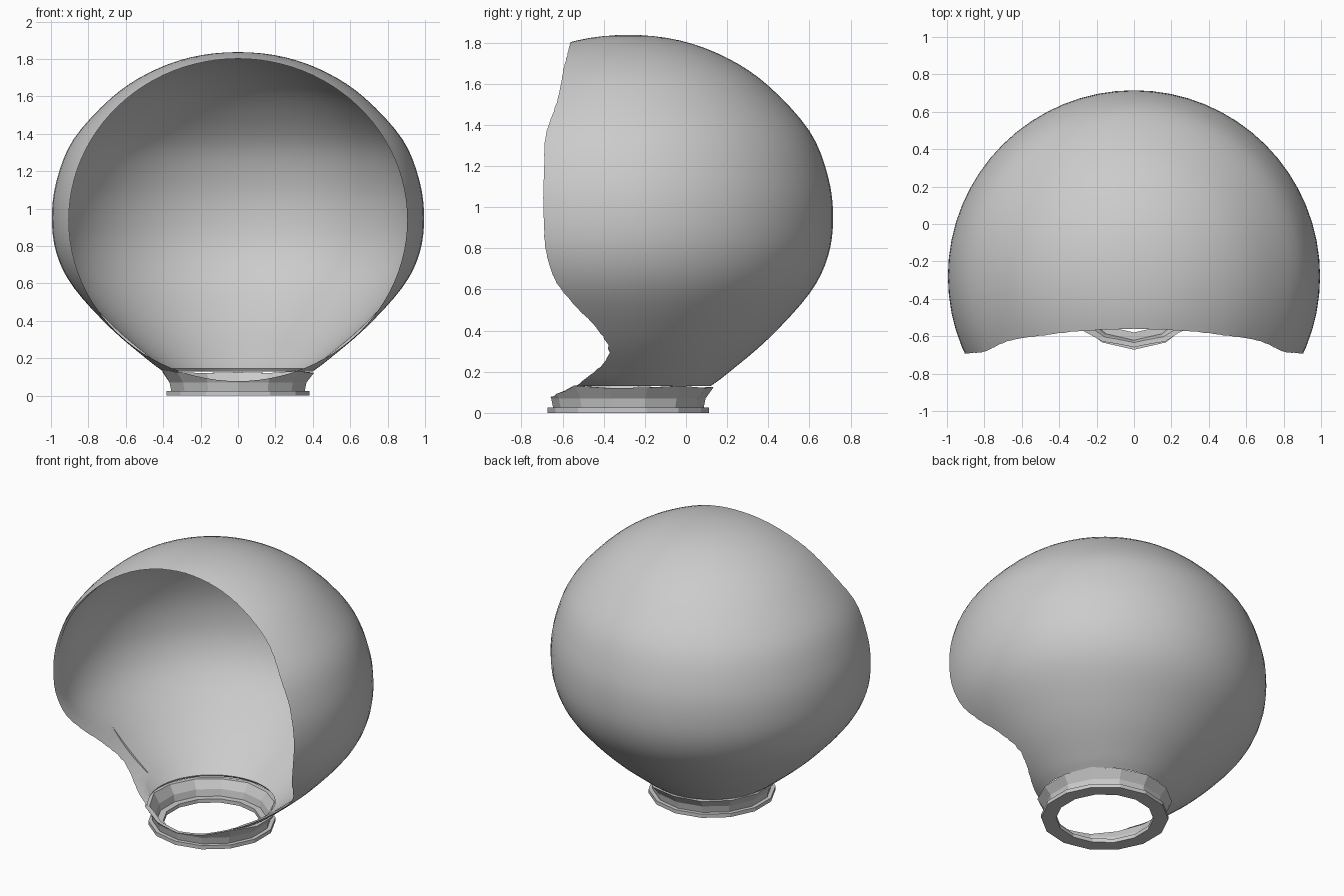
import bpy, bmesh, math, random
from mathutils import Vector, Matrix

random.seed(4)
if "Cube" in bpy.data.objects:
    bpy.data.objects.remove(bpy.data.objects["Cube"])

AXIS = Vector((0, -0.28, 0))
THICK = 0.018

grey = bpy.data.materials.new("plain_grey")
grey.use_nodes = True
grey.diffuse_color = (0.6, 0.6, 0.6, 1)
grey.node_tree.nodes["Principled BSDF"].inputs["Base Color"].default_value = (0.6, 0.6, 0.6, 1)


def finish(name, bm):
    bmesh.ops.recalc_face_normals(bm, faces=bm.faces)
    mesh = bpy.data.meshes.new(name)
    bm.to_mesh(mesh)
    bm.free()
    ob = bpy.data.objects.new(name, mesh)
    bpy.context.collection.objects.link(ob)
    mesh.materials.append(grey)
    return ob


def lathe(name, loop, sides, jitter=None):
    """Revolve a closed (radius, height) loop; zero radii become poles."""
    bm = bmesh.new()
    rings = []
    for i, (r, z) in enumerate(loop):
        if r < 1e-5:
            rings.append([bm.verts.new(AXIS + Vector((0, 0, z)))] * sides)
            continue
        ring = []
        for k in range(sides):
            a = math.tau * k / sides
            dz = jitter[k] if jitter and z > 0.1 else 0
            ring.append(bm.verts.new(AXIS + Vector((r * math.sin(a), r * math.cos(a), z + dz))))
        rings.append(ring)
    for i, lower in enumerate(rings):
        upper = rings[(i + 1) % len(rings)]
        for k in range(sides):
            j = (k + 1) % sides
            corners = list(dict.fromkeys([lower[k], lower[j], upper[j], upper[k]]))
            if len(corners) > 2:
                bm.faces.new(corners)
    return finish(name, bm)


def smooth_curve(pts, steps):
    """Catmull-Rom curve through the profile points."""
    ends = [2 * pts[0] - pts[1]] + pts + [Vector((-pts[-2].x, pts[-2].y))]
    out = []
    for a, b, c, d in zip(ends, ends[1:], ends[2:], ends[3:]):
        for s in range(steps):
            t = s / steps
            out.append(0.5 * (2 * b + (c - a) * t + (2 * a - 5 * b + 4 * c - d) * t * t
                              + (3 * b - a - 3 * c + d) * t ** 3))
    return out + [pts[-1]]


# Globe shell: outer profile, then the same profile offset inwards
points = [(0.40, 0.13), (0.48, 0.19), (0.68, 0.36), (0.88, 0.58), (0.97, 0.76), (0.995, 0.95),
          (0.97, 1.15), (0.88, 1.37), (0.68, 1.59), (0.48, 1.725), (0.25, 1.81), (0, 1.837)]
outer = smooth_curve([Vector(p) for p in points], 4)
inner = []
for i, p in enumerate(outer):
    d = outer[min(i + 1, len(outer) - 1)] - outer[max(i - 1, 0)]
    n = Vector((-d.y, d.x)).normalized()
    inner.append(p + n * THICK)
inner[-1] = Vector((0, outer[-1].y - THICK))
shell = lathe("globe_shell", [tuple(p) for p in outer + inner[::-1]], 64)

# Faceted neck with an uneven upper edge
SIDES = 14
uneven = [random.uniform(-0.012, 0.022) for _ in range(SIDES)]
neck = lathe("neck", [(0.365, 0.02), (0.375, 0.07), (0.415, 0.13),
                      (0.385, 0.13), (0.35, 0.07), (0.34, 0.02)], SIDES, uneven)

# Flat base ring
ring = lathe("base_ring", [(0.392, 0), (0.392, 0.025), (0.30, 0.025), (0.30, 0)], SIDES)

# Oval cutter that opens the front
bm = bmesh.new()
bmesh.ops.create_cone(bm, cap_ends=True, segments=96, radius1=1, radius2=1, depth=1,
                      matrix=Matrix.Translation((0, -0.78, 0.94))
                      @ Matrix.Diagonal((0.905, 1, 0.862, 1)) @ Matrix.Rotation(math.pi / 2, 4, "X"))
cutter = finish("opening_cutter", bm)
for ob in (shell, neck):
    mod = ob.modifiers.new("front_opening", "BOOLEAN")
    mod.operation = "DIFFERENCE"
    mod.solver = "EXACT"
    mod.object = cutter
    bpy.context.view_layer.update()
    cut = bpy.data.meshes.new_from_object(ob.evaluated_get(bpy.context.evaluated_depsgraph_get()))
    ob.modifiers.clear()
    ob.data = cut
bpy.data.objects.remove(cutter)

# Smooth globe with a crisp rim; neck and ring stay flat
bpy.ops.object.select_all(action="DESELECT")
shell.select_set(True)
bpy.context.view_layer.objects.active = shell
bpy.ops.object.shade_smooth_by_angle(angle=math.radians(35))
